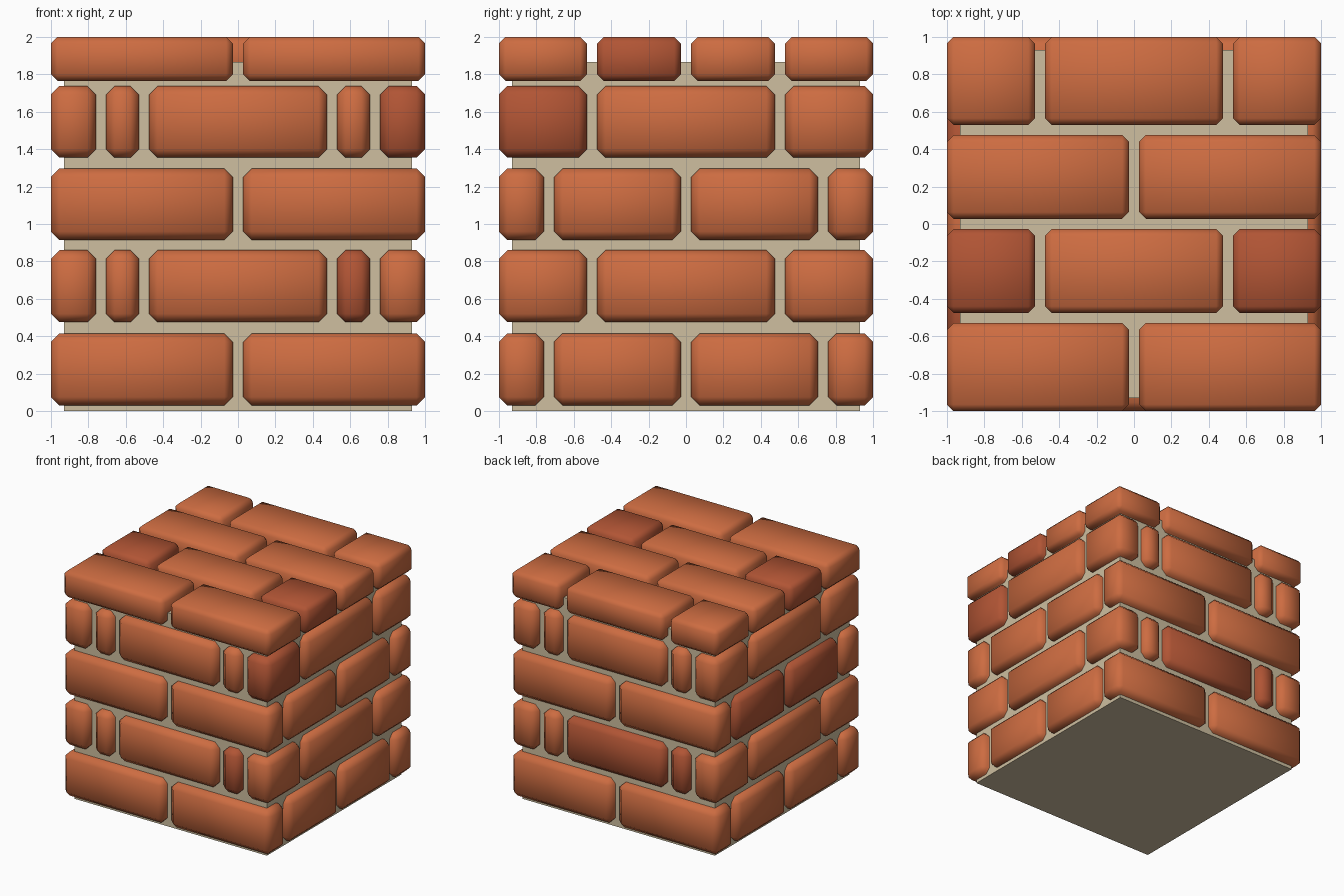
import bpy, bmesh
from mathutils import Vector

if "Cube" in bpy.data.objects:
    bpy.data.objects.remove(bpy.data.objects["Cube"])


def material(name, rgb):
    m = bpy.data.materials.new(name)
    m.diffuse_color = (*rgb, 1)
    m.use_nodes = True
    m.node_tree.nodes["Principled BSDF"].inputs["Base Color"].default_value = m.diffuse_color
    return m


BRICK = material("brick", (0.61, 0.15, 0.053))
DARK = material("dark_brick", (0.44, 0.09, 0.035))
MORTAR = material("mortar", (0.62, 0.52, 0.35))


def block(name, x, y, z, mat, bevel=0.0):
    """Box spanning the given (min, max) ranges, optionally chamfered and smooth."""
    lo, hi = Vector((x[0], y[0], z[0])), Vector((x[1], y[1], z[1]))
    centre, size = (lo + hi) / 2, hi - lo
    bm = bmesh.new()
    bmesh.ops.create_cube(bm, size=1)
    bmesh.ops.scale(bm, vec=size, verts=bm.verts)
    if bevel:
        bmesh.ops.bevel(bm, geom=bm.edges[:], offset=bevel, segments=1,
                        affect='EDGES', profile=0.5)
        for f in bm.faces:
            f.smooth = True
    me = bpy.data.meshes.new(name)
    bm.to_mesh(me)
    bm.free()
    me.materials.append(mat)
    ob = bpy.data.objects.new(name, me)
    ob.location = centre
    bpy.context.collection.objects.link(ob)


def span(a, b, sign):
    return (a, b) if sign > 0 else (-b, -a)


# mortar core
block("mortar_core", (-0.93, 0.93), (-0.93, 0.93), (0, 1.865), MORTAR)

# wall courses
COURSES = [(0.03, 0.415), (0.475, 0.86), (0.915, 1.297), (1.355, 1.738)]
DARK_BRICKS = {"course2_closer_front_right", "course2_closer_back_left",
               "course2_long_back", "course3_side_left_front",
               "course3_side_left_back", "course4_corner_front_right"}
SIDE_X = {-1: "left", 1: "right"}
SIDE_Y = {-1: "front", 1: "back"}
LONG = (-0.475, 0.475)


def brick(name, x, y, z, bevel=0.045):
    block(name, x, y, z, DARK if name in DARK_BRICKS else BRICK, bevel)


for n, z in enumerate(COURSES, 1):
    c = f"course{n}_"
    for sx, nx in SIDE_X.items():
        for sy, ny in SIDE_Y.items():
            outer_x, outer_y = span(0.76, 1, sx), span(0.76, 1, sy)
            if n % 2:   # two full bricks front and back, two between on the sides
                brick(f"{c}face_{ny}_{nx}", span(0.028, 1, sx), outer_y, z)
                brick(f"{c}side_{nx}_{ny}", outer_x, span(0.028, 0.705, sy), z)
            else:       # corner brick and narrow closer
                brick(f"{c}corner_{ny}_{nx}", outer_x, span(0.53, 1, sy), z)
                brick(f"{c}closer_{ny}_{nx}", span(0.53, 0.705, sx), outer_y, z)
    if n % 2 == 0:      # long brick centred on each side
        for s in (-1, 1):
            brick(f"{c}long_{SIDE_Y[s]}", LONG, span(0.76, 1, s), z)
            brick(f"{c}long_{SIDE_X[s]}", span(0.76, 1, s), LONG, z)

# top paving: four rows in running bond
DARK_BRICKS |= {"top2_brick1", "top2_brick3"}
ROWS = [(-1, -0.53), (-0.475, -0.028), (0.028, 0.475), (0.53, 1)]
HALVES = [(-1, -0.028), (0.028, 1)]
THIRDS = [(-1, -0.53), LONG, (0.53, 1)]
for r, y in enumerate(ROWS, 1):
    for i, x in enumerate(HALVES if r % 2 else THIRDS, 1):
        brick(f"top{r}_brick{i}", x, y, (1.765, 2.0), 0.035)
